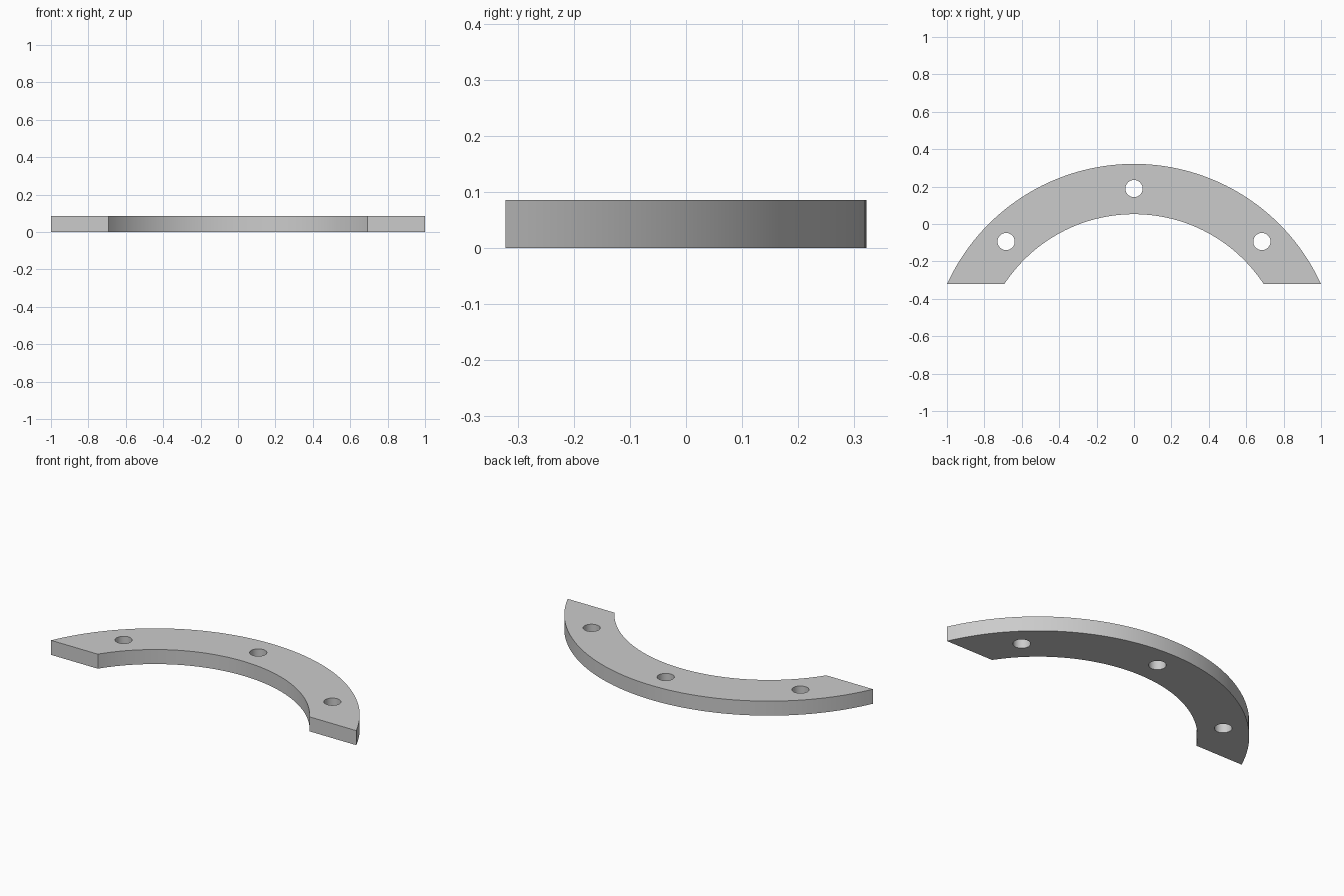
import bpy
import bmesh
from math import sin, cos, acos, radians

cube = bpy.data.objects.get("Cube")
if cube:
    bpy.data.objects.remove(cube)

HEIGHT = 0.086
OUTER, INNER = 1.099, 0.83
HOLE_RING, HOLE_RADIUS = 0.967, 0.046
CENTRE_Y = -0.7775
CUT_Y = -0.3215          # flat ends of the arc
SEGMENTS = 64

grey = bpy.data.materials.new("light grey")
grey.use_nodes = True
colour = (0.6, 0.6, 0.6, 1)
grey.diffuse_color = colour
grey.node_tree.nodes["Principled BSDF"].inputs["Base Color"].default_value = colour


def arc(radius):
    """Points from the -x end to the +x end, both on the flat cut line."""
    half = acos((CUT_Y - CENTRE_Y) / radius)
    angles = [half * (2 * i / SEGMENTS - 1) for i in range(SEGMENTS + 1)]
    return [(radius * sin(a), CENTRE_Y + radius * cos(a)) for a in angles]


# Arched plate: strip of quads between the two arcs, extruded upward
bm = bmesh.new()
rows = [[bm.verts.new((x, y, 0)) for x, y in arc(r)] for r in (INNER, OUTER)]
inner, outer = rows
for i in range(SEGMENTS):
    bm.faces.new((inner[i], inner[i + 1], outer[i + 1], outer[i]))
top = bmesh.ops.extrude_face_region(bm, geom=bm.faces[:])["geom"]
bmesh.ops.translate(bm, vec=(0, 0, HEIGHT),
                    verts=[v for v in top if isinstance(v, bmesh.types.BMVert)])
# Merge the strips into single flat top and bottom faces
bm.normal_update()
bmesh.ops.dissolve_limit(bm, angle_limit=radians(0.5), verts=bm.verts[:], edges=bm.edges[:])
bmesh.ops.recalc_face_normals(bm, faces=bm.faces[:])
mesh = bpy.data.meshes.new("arched_plate")
bm.to_mesh(mesh)
bm.free()
plate = bpy.data.objects.new("arched_plate", mesh)
bpy.context.collection.objects.link(plate)
mesh.materials.append(grey)

# Three bolt holes
for name, angle in (("right", -45), ("middle", 0), ("left", 45)):
    a = radians(angle)
    bpy.ops.mesh.primitive_cylinder_add(
        vertices=40, radius=HOLE_RADIUS, depth=HEIGHT * 3,
        location=(HOLE_RING * sin(a), CENTRE_Y + HOLE_RING * cos(a), HEIGHT / 2))
    cutter = bpy.context.object
    cutter.name = name + "_hole_cutter"
    cutter.data.materials.append(grey)
    cut = plate.modifiers.new(name + "_hole", "BOOLEAN")
    cut.operation = "DIFFERENCE"
    cut.solver = "EXACT"
    cut.object = cutter
    cutter.hide_render = True
    cutter.hide_viewport = True

# Apply the cuts, drop the cutters, smooth the curved walls
bpy.ops.object.select_all(action="DESELECT")
plate.select_set(True)
bpy.context.view_layer.objects.active = plate
for modifier in list(plate.modifiers):
    cutter = modifier.object
    bpy.ops.object.modifier_apply(modifier=modifier.name)
    bpy.data.objects.remove(cutter)
bpy.ops.object.shade_smooth_by_angle(angle=radians(30))
